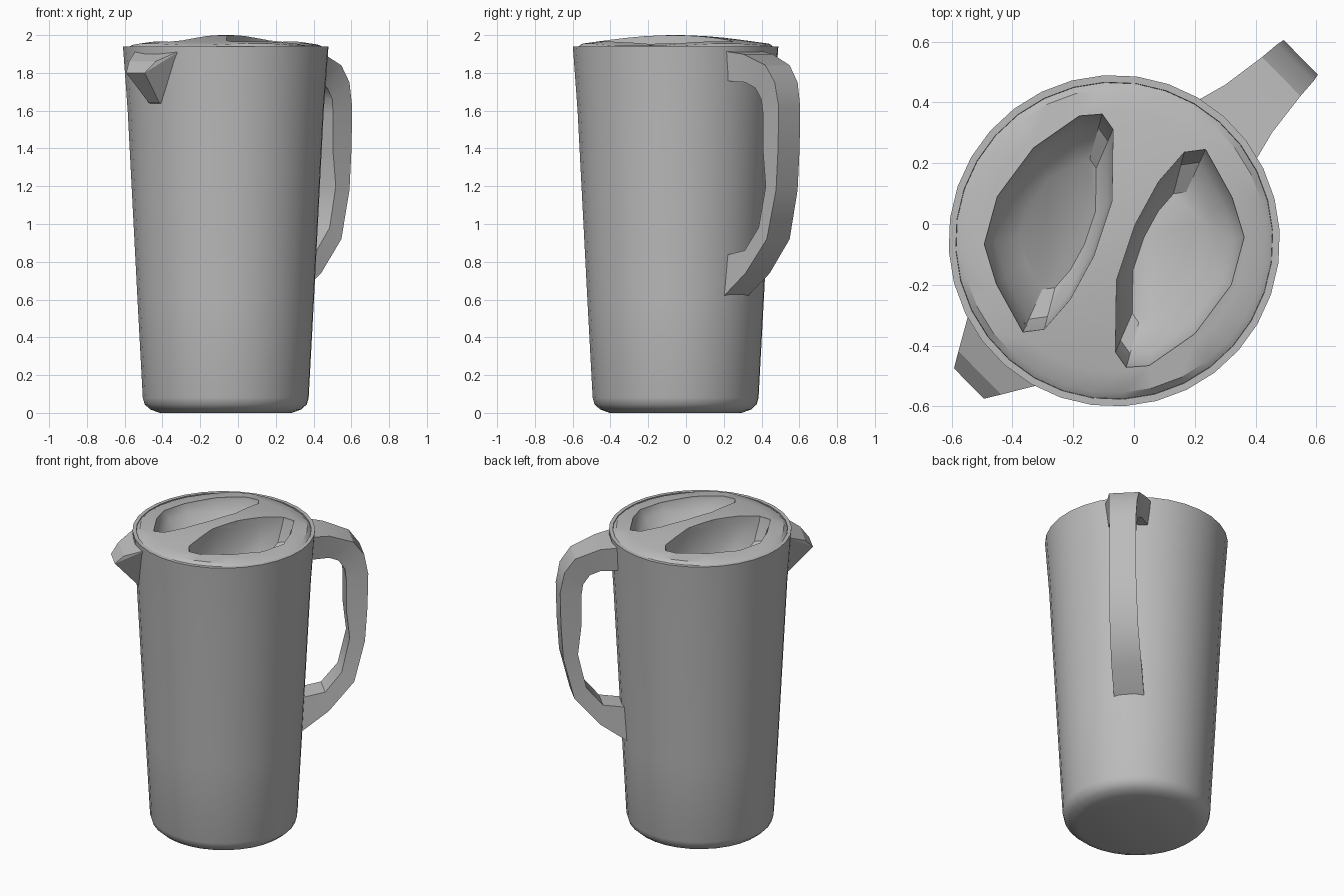
import bpy, bmesh, math
from mathutils import Vector

cube = bpy.data.objects.get("Cube")
if cube:
    bpy.data.objects.remove(cube, do_unlink=True)

grey = bpy.data.materials.new("plain grey")
grey.use_nodes = True
COLOUR = (0.5, 0.5, 0.5, 1)
grey.diffuse_color = COLOUR
grey.node_tree.nodes["Principled BSDF"].inputs["Base Color"].default_value = COLOUR

CX, CY = -0.065, -0.055          # axis of the jug
SIDES = 32


def place(angle, along, across, z):
    """Point given along and across a direction from the jug axis."""
    a = math.radians(angle)
    return Vector((CX + along * math.cos(a) - across * math.sin(a),
                   CY + along * math.sin(a) + across * math.cos(a), z))


def finish(name, bm, smooth=None):
    bmesh.ops.recalc_face_normals(bm, faces=bm.faces)
    mesh = bpy.data.meshes.new(name)
    bm.to_mesh(mesh)
    bm.free()
    obj = bpy.data.objects.new(name, mesh)
    bpy.context.collection.objects.link(obj)
    mesh.materials.append(grey)
    if smooth:
        shade(obj, smooth)
    return obj


def shade(obj, degrees):
    bpy.ops.object.select_all(action='DESELECT')
    obj.select_set(True)
    bpy.context.view_layer.objects.active = obj
    bpy.ops.object.shade_smooth_by_angle(angle=math.radians(degrees))


def loft(rings):
    """Closed solid through rings of points with equal counts."""
    bm = bmesh.new()
    loops = [[bm.verts.new(p) for p in ring] for ring in rings]
    n = len(loops[0])
    for low, high in zip(loops, loops[1:]):
        for i in range(n):
            j = (i + 1) % n
            bm.faces.new((low[i], low[j], high[j], high[i]))
    bm.faces.new(loops[0])
    bm.faces.new(loops[-1])
    return bm


def circle(r, height):
    points = []
    for i in range(SIDES):
        t = math.tau * i / SIDES
        u, v = r * math.cos(t), r * math.sin(t)
        z = height(u, v) if callable(height) else height
        points.append(place(RIB - 90, u, v, z))
    return points


RIB = 71                         # direction of the grip rib on the lid
SPOUT, HANDLE = 224.5, 44.5

# Tapered body with a rounded foot and a hollow for the lid
profile = [(0.35, 0.0), (0.4, 0.018), (0.43, 0.045), (0.44, 0.08), (0.468, 0.6),
           (0.52, 1.6), (0.545, 1.94), (0.522, 1.94), (0.5, 1.62)]
finish("body", loft([circle(r, z) for r, z in profile]), 35)


# Lid, swelling into a ridge along the grip
def swell(u, v):
    return 1.945 + 0.055 * max(0, 1 - (u / 0.45) ** 2) * max(0, 1 - (v / 0.51) ** 2)


lid_rings = [circle(0.47, 1.66), circle(0.521, 1.935)]
lid_rings += [circle(r, swell) for r in (0.5, 0.43, 0.35, 0.26, 0.17, 0.08, 0.02)]
lid = finish("lid", loft(lid_rings))

# Two finger hollows, deepest beside the rib
outline = [(0.173, -0.38), (0.123, -0.344), (0.05, -0.12), (0.048, 0.07), (0.075, 0.23),
           (0.123, 0.349), (0.186, 0.381), (0.32, 0.26), (0.4, 0.15), (0.411, -0.012),
           (0.35, -0.202), (0.242, -0.35)]


def hollow(side):
    def ring(scale, z_of):
        return [place(RIB - 90, side * (0.15 + (u - 0.15) * scale), side * v * scale, z_of(u))
                for u, v in outline]
    return loft([ring(0.6, lambda u: 1.75 + 0.25 * max(0, u - 0.12)),
                 ring(0.88, lambda u: 1.8 + 0.3 * max(0, u - 0.06)),
                 ring(1, lambda u: 1.95),
                 ring(1.02, lambda u: 2.1)])


for side, label in ((1, "right"), (-1, "left")):
    cutter = finish("hollow_cutter_" + label, hollow(side))
    cutter.hide_render = True
    mod = lid.modifiers.new("hollow", 'BOOLEAN')
    mod.operation = 'DIFFERENCE'
    mod.solver = 'EXACT'
    mod.object = cutter
    bpy.context.view_layer.objects.active = lid
    bpy.ops.object.modifier_apply(modifier=mod.name)
    bpy.data.objects.remove(cutter, do_unlink=True)
shade(lid, 32)

# Handle: outer edge, inner edge and half width at each station
stations = [((0.47, 1.92), (0.47, 1.76), 0.15), ((0.62, 1.9), (0.62, 1.75), 0.11),
            ((0.77, 1.84), (0.68, 1.72), 0.09), ((0.835, 1.75), (0.72, 1.66), 0.085),
            ((0.86, 1.62), (0.73, 1.58), 0.08), ((0.855, 1.4), (0.73, 1.38), 0.08),
            ((0.84, 1.18), (0.75, 1.2), 0.08), ((0.775, 0.92), (0.7, 0.98), 0.085),
            ((0.62, 0.74), (0.6, 0.86), 0.09), ((0.43, 0.6), (0.43, 0.83), 0.09)]
handle = [[place(HANDLE, o[0], -w, o[1]), place(HANDLE, o[0], w, o[1]),
           place(HANDLE, i[0], w * 0.85, i[1]), place(HANDLE, i[0], -w * 0.85, i[1])]
          for o, i, w in stations]
finish("handle", loft(handle), 30)

# Beak-shaped spout
bm = bmesh.new()
for along, across, z in ((0.5, 0.17, 1.92), (0.44, 0.05, 1.63), (0.53, 0.04, 1.64),
                         (0.67, 0.07, 1.8), (0.62, 0.1, 1.86), (0.4, 0.15, 1.9)):
    for s in (-1, 1):
        bm.verts.new(place(SPOUT, along, s * across, z))
hull = bmesh.ops.convex_hull(bm, input=bm.verts)
loose = [v for v in bm.verts if not v.link_faces]
bmesh.ops.delete(bm, geom=loose, context='VERTS')
finish("spout", bm)
